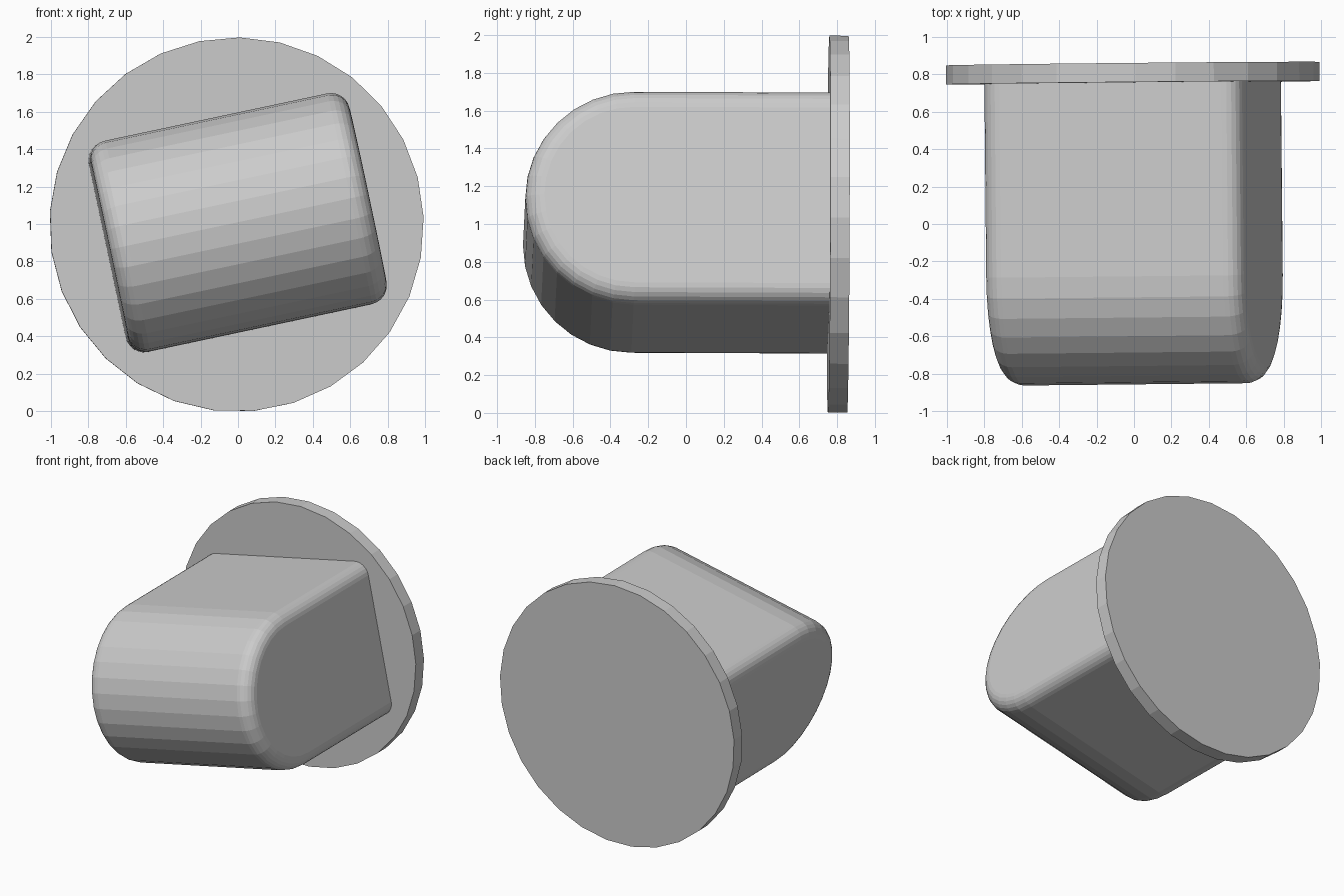
import bpy, bmesh
from math import radians, sin, cos, pi
from mathutils import Matrix

if "Cube" in bpy.data.objects:
    bpy.data.objects.remove(bpy.data.objects["Cube"])

grey = bpy.data.materials.new("light_grey")
grey.use_nodes = True
grey.diffuse_color = (0.6, 0.6, 0.6, 1)
grey.node_tree.nodes["Principled BSDF"].inputs["Base Color"].default_value = (0.6, 0.6, 0.6, 1)

# The whole model leans very slightly
lean = Matrix.Translation((0, 0, 1)) @ Matrix.Rotation(0.0095, 4, 'Z') @ Matrix.Rotation(-0.004, 4, 'X')


def finish(name, bm, matrix):
    bmesh.ops.recalc_face_normals(bm, faces=bm.faces)
    mesh = bpy.data.meshes.new(name)
    bm.to_mesh(mesh)
    bm.free()
    mesh.materials.append(grey)
    obj = bpy.data.objects.new(name, mesh)
    obj.matrix_world = matrix
    bpy.context.collection.objects.link(obj)
    return obj


# Round back plate
SIDES = 29
bm = bmesh.new()
bmesh.ops.create_cone(bm, cap_ends=True, segments=SIDES, radius1=1, radius2=1, depth=0.102)
stand_up = Matrix.Rotation(radians(90), 4, 'X')
# Turn the rim so that one corner sits just right of the top
spin = Matrix.Rotation(radians(-86), 4, 'Y')
finish("back_plate", bm, lean @ Matrix.Translation((0, 0.806, 0)) @ spin @ stand_up)

# Rounded block: a U-shaped side profile pushed across the width
HALF_W, R, FRONT, BACK, STEPS = 0.707, 0.575, -0.857, 0.78, 16
profile = [(BACK, R)]
for i in range(STEPS + 1):
    a = pi * i / STEPS
    profile.append((FRONT + R - R * sin(a), R * cos(a)))
profile.append((BACK, -R))

bm = bmesh.new()
side = bm.faces.new([bm.verts.new((-HALF_W, y, z)) for y, z in profile])
pushed = bmesh.ops.extrude_face_region(bm, geom=[side], use_keep_orig=True)
new_verts = [g for g in pushed["geom"] if isinstance(g, bmesh.types.BMVert)]
bmesh.ops.translate(bm, verts=new_verts, vec=(2 * HALF_W, 0, 0))
bmesh.ops.recalc_face_normals(bm, faces=bm.faces)

# Soften both side outlines, leaving the end against the plate square
outline = []
for e in bm.edges:
    a, b = (v.co for v in e.verts)
    across = abs(a.x - b.x) > 0.1
    at_back = min(a.y, b.y) > BACK - 0.01
    if not across and not at_back:
        outline.append(e)
bmesh.ops.bevel(bm, geom=outline, offset=0.1, offset_type='OFFSET', segments=6,
                profile=0.5, affect='EDGES', clamp_overlap=True)
finish("rounded_block", bm, lean @ Matrix.Translation((0, 0, 0.008)) @ Matrix.Rotation(radians(-12), 4, 'Y'))
